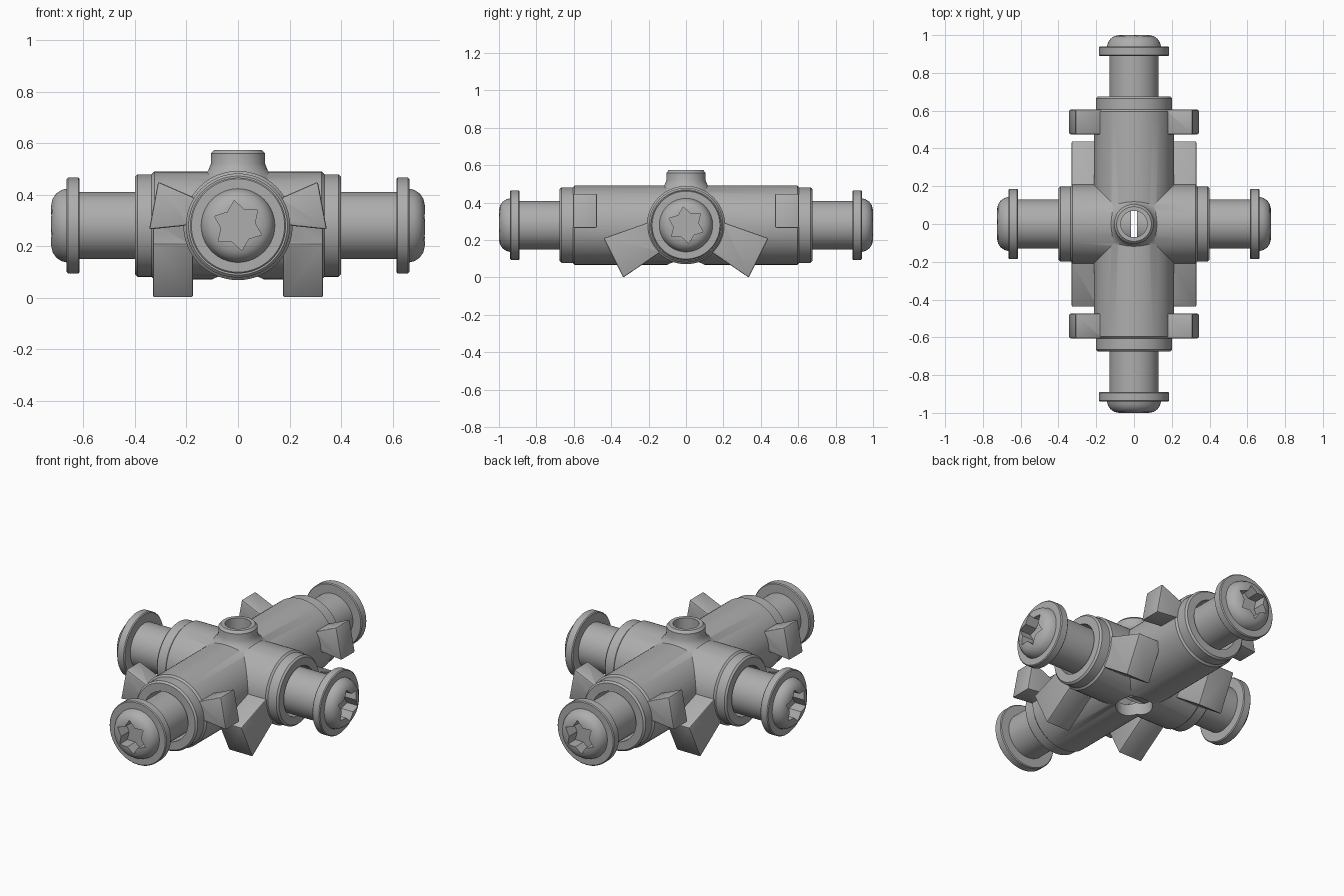
import bpy, bmesh, math
from mathutils import Matrix, Vector

cube = bpy.data.objects.get("Cube")
if cube:
    bpy.data.objects.remove(cube, do_unlink=True)

AXIS_Z = 0.28
grey = bpy.data.materials.new("plain grey")
grey.use_nodes = True
GREY = (0.42, 0.42, 0.42, 1)
grey.diffuse_color = GREY
grey.node_tree.nodes["Principled BSDF"].inputs["Base Color"].default_value = GREY


def make(name, bm, matrix=Matrix()):
    bmesh.ops.transform(bm, matrix=matrix, verts=bm.verts)
    bmesh.ops.recalc_face_normals(bm, faces=bm.faces)
    mesh = bpy.data.meshes.new(name)
    bm.to_mesh(mesh)
    bm.free()
    mesh.materials.append(grey)
    obj = bpy.data.objects.new(name, mesh)
    bpy.context.collection.objects.link(obj)
    return obj


def lathe(name, profile, matrix=Matrix(), steps=64):
    """Turn (radius, height) points around z."""
    bm = bmesh.new()
    verts = [bm.verts.new((r, 0, h)) for r, h in profile]
    edges = [bm.edges.new(pair) for pair in zip(verts, verts[1:])]
    bmesh.ops.spin(bm, geom=verts + edges, axis=(0, 0, 1), cent=(0, 0, 0),
                   angle=math.tau, steps=steps)
    bmesh.ops.remove_doubles(bm, verts=bm.verts, dist=0.0002)
    return make(name, bm, matrix)


def prism(name, points, depth, bevel=0.0):
    """Extrude a closed outline of 3D points along depth."""
    bm = bmesh.new()
    face = bm.faces.new([bm.verts.new(p) for p in points])
    ext = bmesh.ops.extrude_face_region(bm, geom=[face])
    moved = [v for v in ext["geom"] if isinstance(v, bmesh.types.BMVert)]
    bmesh.ops.translate(bm, verts=moved, vec=Vector(depth))
    bmesh.ops.recalc_face_normals(bm, faces=bm.faces)
    if bevel:
        bmesh.ops.bevel(bm, geom=bm.edges[:], offset=bevel, segments=2,
                        profile=0.5, affect='EDGES')
    return make(name, bm)


def combine(target, other, operation):
    mod = target.modifiers.new("join", 'BOOLEAN')
    mod.operation, mod.solver, mod.object = operation, 'EXACT', other
    bpy.context.view_layer.objects.active = target
    bpy.ops.object.modifier_apply(modifier=mod.name)
    bpy.data.objects.remove(other, do_unlink=True)


def smooth(obj):
    bpy.ops.object.select_all(action='DESELECT')
    obj.select_set(True)
    bpy.context.view_layer.objects.active = obj
    bpy.ops.object.shade_smooth_by_angle(angle=math.radians(32))


def along(angle):
    """Frame whose z runs outward at this angle in the level plane."""
    return (Matrix.Translation((0, 0, AXIS_Z)) @ Matrix.Rotation(angle, 4, 'Z')
            @ Matrix.Rotation(math.pi / 2, 4, 'Y'))


def sleeve(name, r, shoulder, end, matrix):
    half = [(r, shoulder - 0.01), (r - 0.01, shoulder), (r - 0.01, end - 0.01),
            (r - 0.02, end), (0, end)]
    return lathe(name, [(a, -h) for a, h in reversed(half)] + half, matrix)


# Crossed housing sleeves
housing = sleeve("housing", 0.212, 0.605, 0.675, along(math.pi / 2))
combine(housing, sleeve("cross_sleeve", 0.209, 0.335, 0.40, along(0)), 'UNION')

# Flared boss on top
boss = [(0, 0.40), (0.17, 0.40), (0.165, 0.455), (0.135, 0.475), (0.115, 0.495),
        (0.105, 0.52), (0.105, 0.56), (0.092, 0.574), (0, 0.574)]
combine(housing, lathe("boss", boss), 'UNION')

# Slanted legs and side ears
for sx in (1, -1):
    for sy in (1, -1):
        leg = [(0.44, 0.21), (0.335, 0), (0.10, 0.16), (0.10, 0.33)]
        combine(housing, prism("leg", [(sx * 0.175, sy * y, z) for y, z in leg],
                               (sx * 0.155, 0, 0), 0.006), 'UNION')
        ear = [(0.31, 0.45), (0.345, 0.265), (0.15, 0.285), (0.15, 0.38)]
        combine(housing, prism("ear", [(sx * x, sy * 0.475, z) for x, z in ear],
                               (0, sy * 0.13, 0), 0.008), 'UNION')


# Bores through the housing
def bore(r, low, high, matrix=Matrix()):
    return lathe("bore", [(0, low), (r, low), (r, high), (0, high)], matrix)


combine(housing, bore(0.145, -0.8, 0.8, along(math.pi / 2)), 'DIFFERENCE')
combine(housing, bore(0.143, -0.5, 0.5, along(0)), 'DIFFERENCE')
combine(housing, bore(0.07, 0.3, 0.7), 'DIFFERENCE')
combine(housing, bore(0.10, -0.1, 0.25), 'DIFFERENCE')
smooth(housing)

# Pins with flanged, domed heads and star sockets
for name, angle, tip, inner in (("left_pin", 0, 0.725, 0.017),
                                ("back_pin", 0.5, 1.0, 0.14),
                                ("right_pin", 1, 0.725, 0.017),
                                ("front_pin", 1.5, 1.0, 0.14)):
    frame = along(angle * math.pi)
    head = [(0.13, -0.11), (0.181, -0.11), (0.186, -0.105), (0.186, -0.065),
            (0.181, -0.06), (0.143, -0.06), (0.138, -0.04), (0.125, -0.02),
            (0.105, -0.006), (0.08, 0.0), (0, 0.006)]
    pin = lathe(name, [(0, inner), (0.13, inner)]
                + [(r, tip + h) for r, h in head], frame)
    star = []
    for i in range(12):
        r = 0.066 if i % 2 else 0.098
        a = math.tau * i / 12 + 0.15
        star.append(frame @ Vector((r * math.cos(a), r * math.sin(a), tip - 0.075)))
    depth = frame.to_3x3() @ Vector((0, 0, 0.15))
    combine(pin, prism("socket", star, depth), 'DIFFERENCE')
    smooth(pin)
